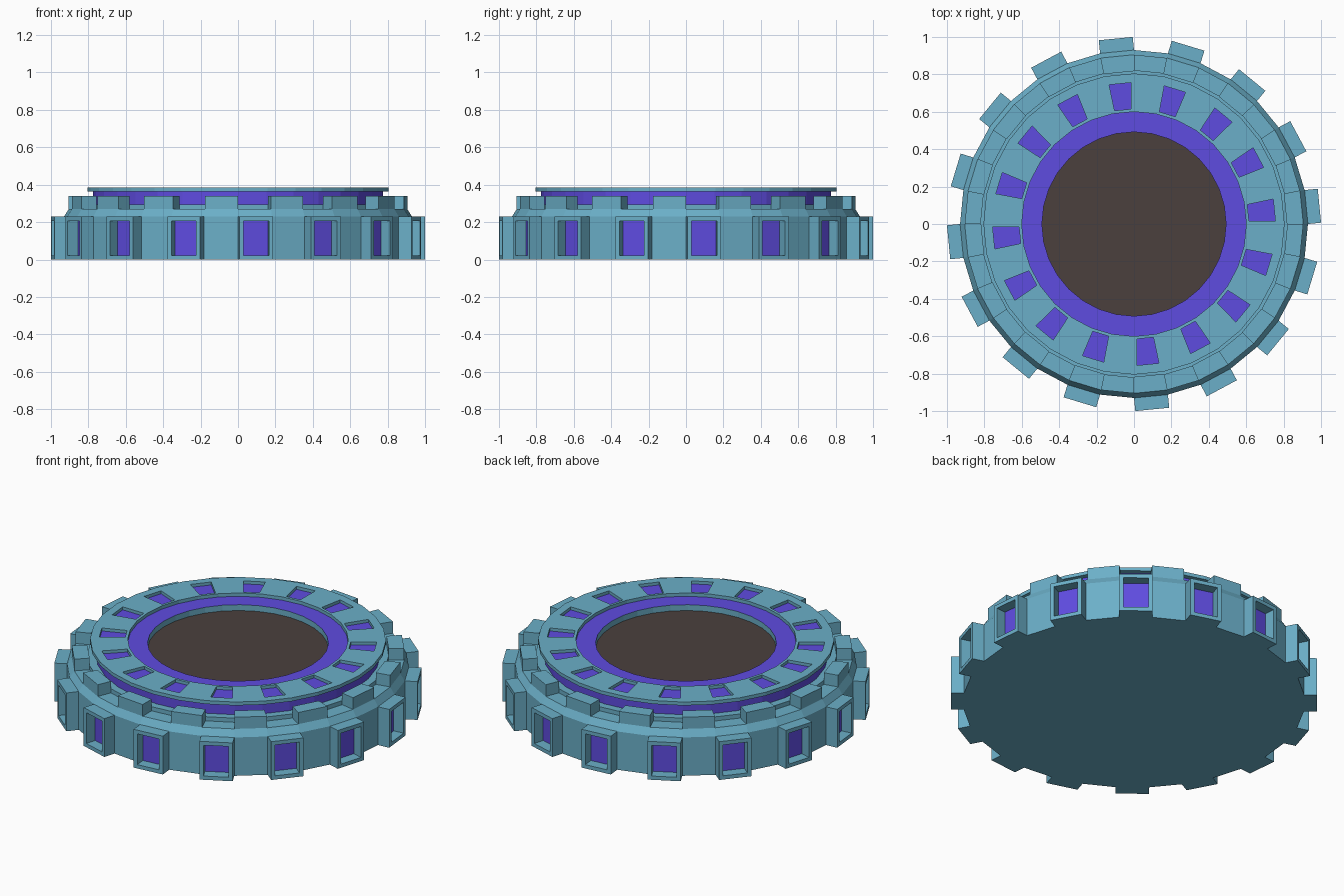
import bpy, bmesh
from math import cos, sin, pi
from mathutils import Matrix

if "Cube" in bpy.data.objects:
    bpy.data.objects.remove(bpy.data.objects["Cube"])

SIDES = 32
STEP = 2 * pi / SIDES


def material(name, color):
    m = bpy.data.materials.new(name)
    m.diffuse_color = (*color, 1)
    m.use_nodes = True
    m.node_tree.nodes["Principled BSDF"].inputs["Base Color"].default_value = m.diffuse_color
    return m


TEAL = material("teal", (0.147, 0.429, 0.578))
PURPLE = material("purple", (0.114, 0.072, 0.745))
BROWN = material("brown", (0.07, 0.051, 0.048))


def finish(bm, name, mats):
    bmesh.ops.recalc_face_normals(bm, faces=bm.faces)
    me = bpy.data.meshes.new(name)
    bm.to_mesh(me)
    bm.free()
    for m in mats:
        me.materials.append(m)
    ob = bpy.data.objects.new(name, me)
    bpy.context.collection.objects.link(ob)
    return ob


def lathe(profile, first=0, count=SIDES):
    """Sweep a closed (radius, z) profile over some of the 32 sides."""
    bm = bmesh.new()
    full = count == SIDES
    rings = []
    for i in range(count if full else count + 1):
        a = (first + i) * STEP
        rings.append([bm.verts.new((r * cos(a), r * sin(a), z)) for r, z in profile])
    n = len(profile)
    for i in range(count):
        p, q = rings[i], rings[(i + 1) % len(rings)]
        for j in range(n):
            k = (j + 1) % n
            bm.faces.new((p[j], q[j], q[k], p[k]))
    if not full:
        bm.faces.new(rings[0])
        bm.faces.new(rings[-1])
    bmesh.ops.remove_doubles(bm, verts=bm.verts, dist=1e-5)
    return bm


def radius(f):
    return f.calc_center_median().xy.length


# Base body with chamfered shoulder and a low inner step
finish(lathe([(0, 0), (0.93, 0), (0.93, 0.23), (0.905, 0.27),
              (0.82, 0.27), (0.82, 0.295), (0, 0.295)]), "base_body", [TEAL])

# Outer window blocks on every other side, each with a recessed purple pane
APO, OUT = 0.92, 0.996
W = 2 * 0.93 * sin(STEP / 2)
bm = bmesh.new()
bmesh.ops.create_cube(bm, size=1, matrix=Matrix.Translation(((APO + OUT) / 2, 0, 0.115))
                      @ Matrix.Diagonal((OUT - APO, W, 0.23, 1)))
bm.normal_update()
pane = max(bm.faces, key=lambda f: f.calc_center_median().x)
bmesh.ops.inset_region(bm, faces=[pane], thickness=0.032)
rim = bmesh.ops.extrude_discrete_faces(bm, faces=[pane])["faces"][0]
bmesh.ops.translate(bm, verts=rim.verts, vec=(-0.062, 0, 0))
rim.material_index = 1
block = finish(bm, "window_block", [TEAL, PURPLE])
for i in range(16):
    ob = block if i == 0 else block.copy()
    if i:
        bpy.context.collection.objects.link(ob)
    ob.rotation_euler.z = STEP * (2 * i + 0.5)

# Raised teeth on the shoulder, between the blocks
for i in range(16):
    finish(lathe([(0.82, 0.27), (0.905, 0.27), (0.905, 0.34), (0.82, 0.34)],
                 2 * i + 1, 1), "shoulder_tooth", [TEAL])

# Purple collar under the top plate, with a teal inner wall
bm = lathe([(0.492, 0.295), (0.775, 0.295), (0.775, 0.365), (0.492, 0.365)])
for f in bm.faces:
    if radius(f) < 0.5:
        f.material_index = 1
finish(bm, "collar", [PURPLE, TEAL])

# Sunken centre disc
finish(lathe([(0, 0.295), (0.492, 0.295), (0.492, 0.33), (0, 0.33)]), "centre_disc", [BROWN])

# Top plate with sixteen recessed purple panes
bm = lathe([(0.6, 0.364), (0.805, 0.364), (0.805, 0.385), (0.772, 0.385), (0.6, 0.385)])
bmesh.ops.recalc_face_normals(bm, faces=bm.faces)
panes = [f for f in bm.faces if f.normal.z > 0.9 and radius(f) < 0.75]
panes = [f for i, f in enumerate(panes) if i % 2 == 0]
bmesh.ops.inset_individual(bm, faces=panes, thickness=0.022)
for f in bmesh.ops.extrude_discrete_faces(bm, faces=panes)["faces"]:
    bmesh.ops.translate(bm, verts=f.verts, vec=(0, 0, -0.018))
    f.material_index = 1
finish(bm, "top_plate", [TEAL, PURPLE])
